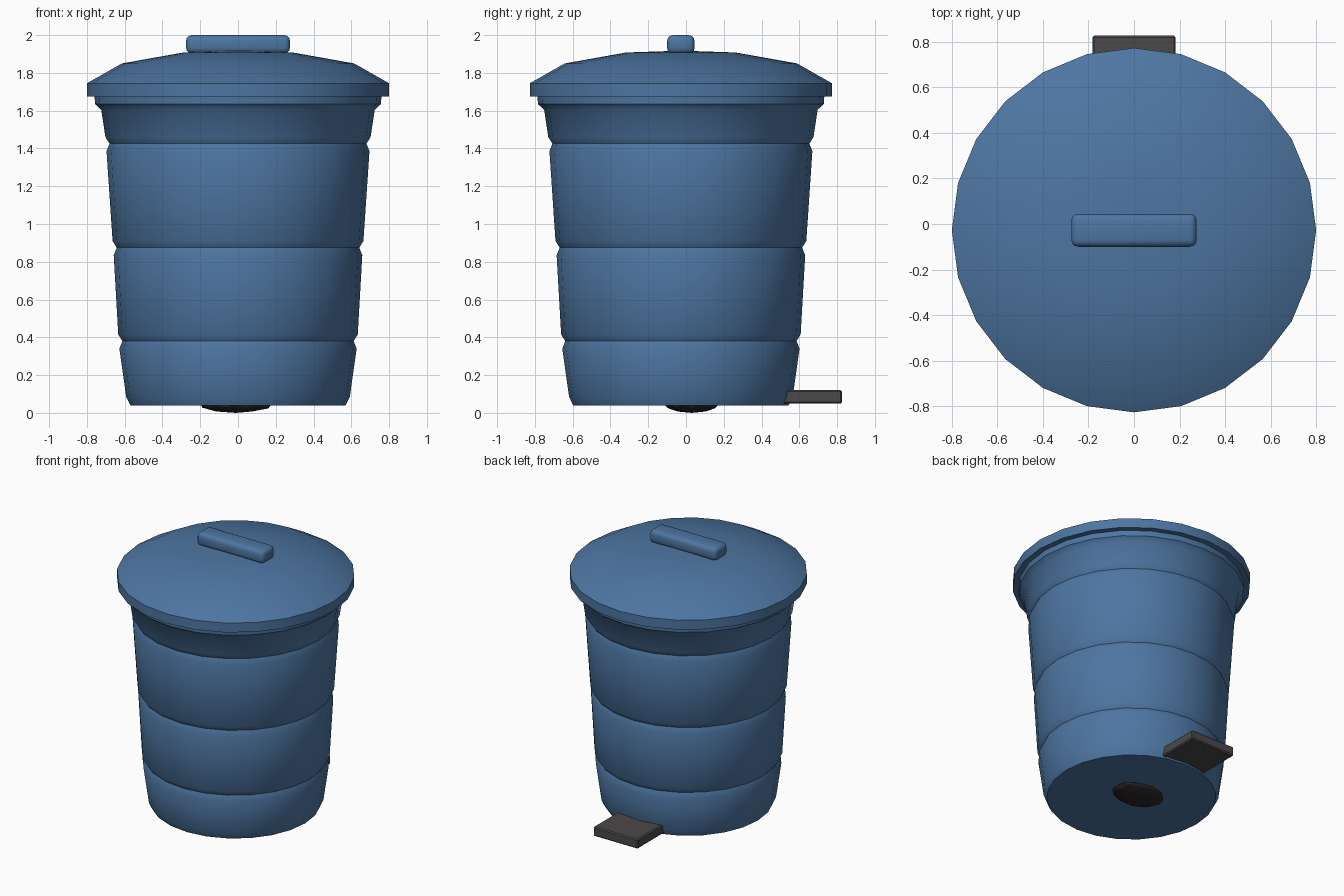
import bpy, bmesh, math
from mathutils import Vector

cube = bpy.data.objects.get("Cube")
if cube:
    bpy.data.objects.remove(cube, do_unlink=True)

CENTRE_Y = -0.027
SIDES = 24


def material(name, rgb):
    m = bpy.data.materials.new(name)
    m.use_nodes = True
    m.diffuse_color = (*rgb, 1)
    m.node_tree.nodes["Principled BSDF"].inputs["Base Color"].default_value = (*rgb, 1)
    return m


blue = material("blue plastic", (0.075, 0.18, 0.36))
dark = material("dark rubber", (0.07, 0.065, 0.065))
black = material("black metal", (0.025, 0.02, 0.02))


def finish(name, bm, mat, angle=None):
    bmesh.ops.recalc_face_normals(bm, faces=bm.faces)
    mesh = bpy.data.meshes.new(name)
    bm.to_mesh(mesh)
    bm.free()
    mesh.materials.append(mat)
    ob = bpy.data.objects.new(name, mesh)
    bpy.context.collection.objects.link(ob)
    if angle:
        bpy.ops.object.select_all(action="DESELECT")
        ob.select_set(True)
        bpy.context.view_layer.objects.active = ob
        bpy.ops.object.shade_smooth_by_angle(angle=math.radians(angle))
    return ob


def lathe(name, profile, mat, angle):
    """Turn (radius, height) points around the bin's axis and cap both ends."""
    bm = bmesh.new()
    rings = []
    for r, z in profile:
        rings.append([bm.verts.new((r * math.cos(a), CENTRE_Y + r * math.sin(a), z))
                      for a in (math.tau * i / SIDES for i in range(SIDES))])
    for low, high in zip(rings, rings[1:]):
        for i in range(SIDES):
            j = (i + 1) % SIDES
            bm.faces.new((low[i], low[j], high[j], high[i]))
    bm.faces.new(rings[0])
    bm.faces.new(rings[-1])
    return finish(name, bm, mat, angle)


def rounded_box(name, low, high, bevel, segments, mat, angle):
    low, high = Vector(low), Vector(high)
    bm = bmesh.new()
    bmesh.ops.create_cube(bm, size=1)
    bmesh.ops.scale(bm, vec=high - low, verts=bm.verts)
    bmesh.ops.translate(bm, vec=(low + high) / 2, verts=bm.verts)
    bmesh.ops.bevel(bm, geom=bm.edges[:], offset=bevel, segments=segments,
                    profile=0.5, affect="EDGES")
    return finish(name, bm, mat, angle)


# Tapered body with three pinched grooves and a stepped rim
body = [(0.57, 0.04), (0.592, 0.085)]
for r, z in ((0.612, 0.38), (0.642, 0.875), (0.68, 1.425)):
    body += [(r + 0.016, z - 0.04), (r, z), (r + 0.022, z + 0.035)]
body += [(0.724, 1.605), (0.757, 1.635), (0.76, 1.69)]
lathe("body", body, blue, 40)

# Shallow domed lid with an upright skirt
lathe("lid", [(0.74, 1.675), (0.8, 1.675), (0.8, 1.745), (0.615, 1.85),
              (0.29, 1.908), (0.08, 1.915)], blue, 40)

# Grip on the lid
rounded_box("lid_handle", (-0.275, -0.1, 1.902), (0.275, 0.045, 2.0), 0.03, 3, blue, 50)

# Foot pedal at the back
rounded_box("foot_pedal", (-0.183, 0.4, 0.05), (0.183, 0.827, 0.12), 0.008, 1, dark, None)

# Pedal mechanism bulging through the underside
bm = bmesh.new()
bmesh.ops.create_icosphere(bm, subdivisions=2, radius=1)
bmesh.ops.scale(bm, vec=(0.2, 0.15, 0.05), verts=bm.verts)
bmesh.ops.translate(bm, vec=(-0.01, 0.03, 0.05), verts=bm.verts)
finish("pedal_mechanism", bm, black)
